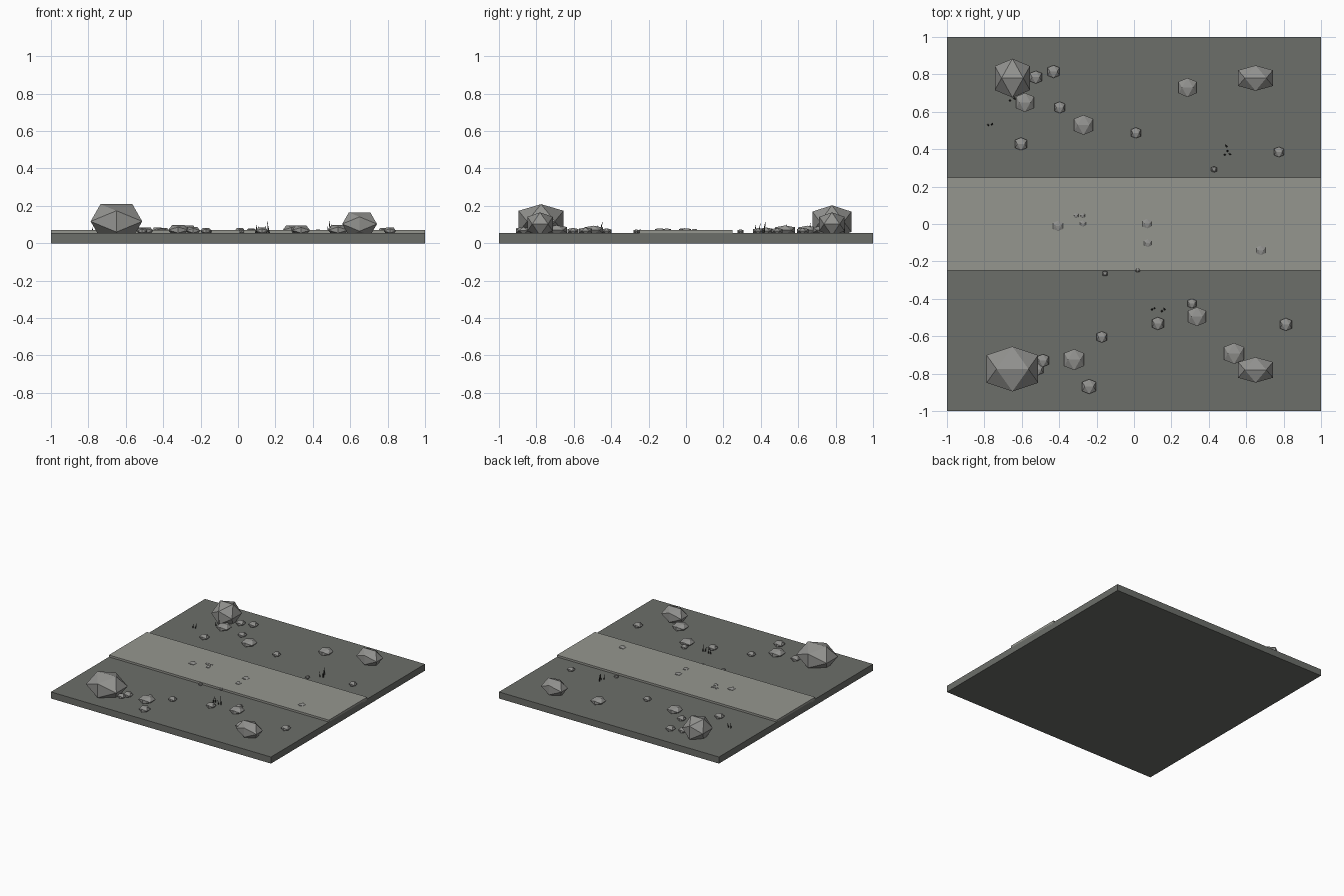
import bpy, bmesh, math, random
from mathutils import Matrix, Vector

if "Cube" in bpy.data.objects:
    bpy.data.objects.remove(bpy.data.objects["Cube"])

random.seed(4)


def material(name, rgb):
    m = bpy.data.materials.new(name)
    m.diffuse_color = (*rgb, 1)
    m.use_nodes = True
    m.node_tree.nodes["Principled BSDF"].inputs["Base Color"].default_value = m.diffuse_color
    return m


GROUND = material("dark stone ground", (0.150, 0.156, 0.142))
PATH = material("pale path", (0.300, 0.305, 0.275))
ROCK = material("rock grey", (0.290, 0.290, 0.278))
BLADE = material("dry grass", (0.05, 0.052, 0.046))


def finish(name, bm, mat):
    bmesh.ops.recalc_face_normals(bm, faces=bm.faces)
    me = bpy.data.meshes.new(name)
    bm.to_mesh(me)
    bm.free()
    me.materials.append(mat)
    ob = bpy.data.objects.new(name, me)
    bpy.context.collection.objects.link(ob)
    return ob


def box(name, half_x, half_y, z0, z1, mat):
    bm = bmesh.new()
    bmesh.ops.create_cube(bm, size=1)
    for v in bm.verts:
        v.co = Vector((v.co.x * 2 * half_x, v.co.y * 2 * half_y, z0 + (v.co.z + 0.5) * (z1 - z0)))
    return finish(name, bm, mat)


def rock(name, x, y, z, rx, ry, rz):
    """Twenty-sided stone with an edge on top, sized by its half extents."""
    bm = bmesh.new()
    g = 0.618
    for a in (-1, 1):
        for b in (-1, 1):
            for co in ((a * g, 0, b), (0, a, b * g), (a, b * g, 0)):
                bm.verts.new((x + co[0] * rx, y + co[1] * ry, z + co[2] * rz))
    bmesh.ops.convex_hull(bm, input=bm.verts)
    return finish(name, bm, ROCK)


# Slab and raised path
TOP = 0.054
box("ground_slab", 1, 1, 0, TOP, GROUND)
box("path", 1, 0.248, TOP - 0.01, 0.07, PATH)

# Corner boulders
rock("boulder_front_left", -0.65, -0.775, 0.117, 0.138, 0.12, 0.092)
rock("boulder_back_left", -0.65, 0.78, 0.115, 0.094, 0.104, 0.088)
for side, y in (("front", -0.78), ("back", 0.78)):
    rock("boulder_%s_right" % side, 0.65, y, 0.103, 0.093, 0.068, 0.062)

# Loose stones on the ground: x, y, radius
stones = [(-.525, .785, .032), (-.43, .815, .032), (-.583, .65, .048), (-.397, .623, .029),
          (-.27, .53, .05), (-.604, .428, .032), (.01, .487, .027), (.286, .73, .048),
          (.775, .385, .026), (.428, .292, .015), (-.155, -.265, .014), (.02, -.245, .013),
          (.31, -.425, .024), (.337, -.495, .048), (.128, -.532, .032), (.812, -.537, .032),
          (-.172, -.604, .028), (-.487, -.73, .032), (-.513, -.778, .028), (-.32, -.725, .053),
          (-.24, -.869, .037), (.535, -.692, .053)]
for i, (x, y, r) in enumerate(stones):
    rock("stone_%02d" % (i + 1), x, y, TOP + 0.006 + r * 0.2, r, r * 1.06, 0.006 + r * 0.38)

# Pebbles on the path
pebbles = [(-.406, -.01, .026), (.07, .002, .024), (.074, -.102, .02), (.678, -.141, .024),
           (-.273, .003, .016), (-.31, .045, .012), (-.275, .045, .012)]
for i, (x, y, r) in enumerate(pebbles):
    rock("pebble_%d" % (i + 1), x, y, 0.071, r, r * 1.05, 0.003 + r * 0.25)

# Tufts of thin blades: x, y, blade height
blades = [(.495, .415, .075), (.50, .39, .055), (.486, .37, .045), (.512, .375, .05),
          (.096, -.457, .055), (.11, -.45, .04), (.165, -.457, .07), (.15, -.465, .045),
          (-.78, .53, .04), (-.76, .533, .05), (-.663, .66, .05), (-.64, .672, .06)]
bm = bmesh.new()
for x, y, h in blades:
    tilt = Matrix.Rotation(random.uniform(-.22, .22), 4, 'Y') @ Matrix.Rotation(random.uniform(-.2, .2), 4, 'X')
    place = Matrix.Translation((x, y, TOP)) @ tilt @ Matrix.Translation((0, 0, h / 2 - 0.002))
    bmesh.ops.create_cone(bm, cap_ends=True, segments=4, radius1=0.006, radius2=0, depth=h, matrix=place)
finish("grass_blades", bm, BLADE)
